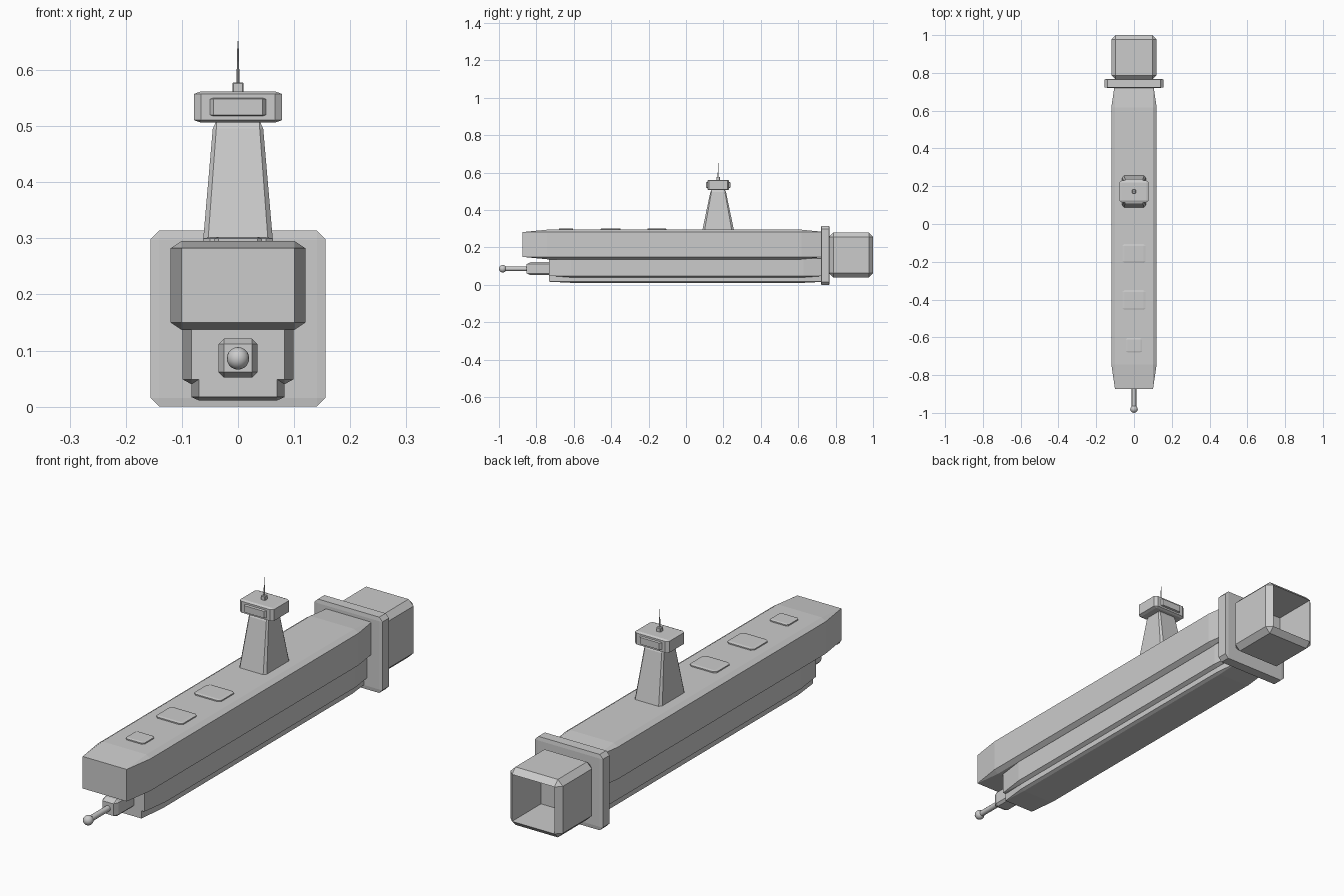
import bpy, bmesh, math
from mathutils import Matrix

if "Cube" in bpy.data.objects:
    bpy.data.objects.remove(bpy.data.objects["Cube"])


def finish(bm, name, smooth=False):
    bmesh.ops.recalc_face_normals(bm, faces=bm.faces)
    me = bpy.data.meshes.new(name)
    bm.to_mesh(me)
    bm.free()
    ob = bpy.data.objects.new(name, me)
    bpy.context.scene.collection.objects.link(ob)
    for p in me.polygons:
        p.use_smooth = smooth
    return ob


def box(name, x, y, z, bevel=0.08, taper=(1, 1), pocket=0):
    """Chamfered unit cube stretched to half width x and ranges y, z."""
    bm = bmesh.new()
    bmesh.ops.create_cube(bm, size=1)
    bmesh.ops.bevel(bm, geom=bm.edges[:], offset=bevel, segments=1,
                    affect='EDGES', profile=0.5)
    for v in bm.verts:
        t = v.co.z + 0.5
        v.co.x *= 2 * x * (1 + (taper[0] - 1) * t)
        v.co.y = (y[0] + y[1]) / 2 + v.co.y * (y[1] - y[0]) * (1 + (taper[1] - 1) * t)
        v.co.z = z[0] + t * (z[1] - z[0])
    if pocket:
        # sink the rear face to hollow the part
        rear = max(bm.faces, key=lambda f: f.calc_center_median().y)
        new = bmesh.ops.extrude_discrete_faces(bm, faces=[rear])['faces'][0]
        for v in new.verts:
            v.co.y -= pocket
    return finish(bm, name)


def rod(name, r1, r2, length, matrix, sides=12):
    bm = bmesh.new()
    bmesh.ops.create_cone(bm, cap_ends=True, segments=sides, radius1=r1,
                          radius2=r2, depth=length, matrix=matrix)
    ob = finish(bm, name, True)
    ob.data.set_sharp_from_angle(angle=math.radians(40))
    return ob


# Hull layers
box("upper_hull", 0.12, (-0.873, 0.747), (0.137, 0.295))
box("lower_hull", 0.099, (-0.732, 0.747), (0.04, 0.15))
box("keel", 0.083, (-0.732, 0.747), (0.011, 0.085))

# Engine collar and hollow nozzle
box("engine_collar", 0.156, (0.721, 0.768), (0.0, 0.314), 0.05)
box("engine_nozzle", 0.12, (0.765, 1.0), (0.04, 0.28), 0.095, pocket=0.19)

# Deck hatches
for i, (w, y0, y1) in enumerate([(0.062, -0.207, -0.105), (0.062, -0.456, -0.35),
                                 (0.043, -0.68, -0.603)]):
    box(f"deck_hatch_{i + 1}", w, (y0, y1), (0.28, 0.302), 0.1)

# Tower, bridge and mast
box("tower", 0.064, (0.084, 0.26), (0.275, 0.512), 0.07, taper=(0.68, 0.44))
box("bridge", 0.078, (0.115, 0.23), (0.506, 0.562), 0.08)
box("bridge_windows", 0.05, (0.106, 0.238), (0.518, 0.55), 0.06)
box("mast_base", 0.01, (0.162, 0.182), (0.555, 0.578), 0.08)
rod("mast", 0.003, 0.001, 0.082, Matrix.Translation((0, 0.172, 0.611)), 8)

# Bow gun
box("gun_mount", 0.035, (-0.852, -0.70), (0.052, 0.121), 0.14)
rod("gun_barrel", 0.012, 0.012, 0.15,
    Matrix.Translation((0, -0.905, 0.086)) @ Matrix.Rotation(math.pi / 2, 4, 'X'))
bm = bmesh.new()
bmesh.ops.create_uvsphere(bm, u_segments=16, v_segments=10, radius=0.02,
                          matrix=Matrix.Translation((0, -0.98, 0.086)))
finish(bm, "gun_tip", True)
